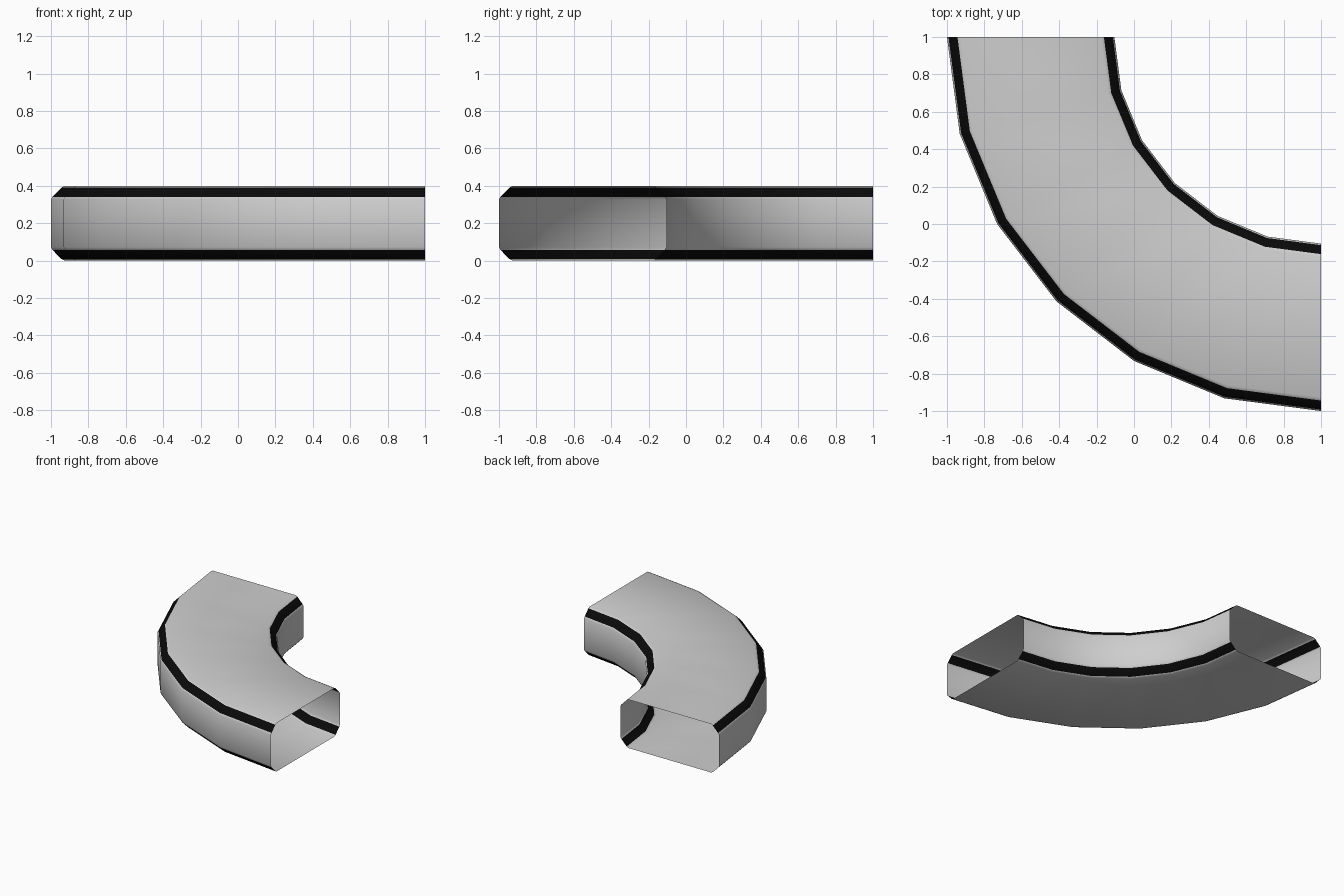
import bpy, bmesh, math

if "Cube" in bpy.data.objects:
    bpy.data.objects.remove(bpy.data.objects["Cube"])

R_OUT, R_IN, H = 2.0, 1.105, 0.398
STEPS = 6


def material(name, c):
    m = bpy.data.materials.new(name)
    m.diffuse_color = (c, c, c, 1)
    m.use_nodes = True
    m.node_tree.nodes["Principled BSDF"].inputs["Base Color"].default_value = m.diffuse_color
    return m


# Rounded-corner cross-section: (inset from side wall, inset from top/bottom)
corner = [(0.0, 0.072), (0.008, 0.057), (0.056, 0.008), (0.072, 0.0)]
profile = [(R_OUT - a, H - b) for a, b in corner]
profile += [(R_IN + a, H - b) for a, b in reversed(corner)]
profile += [(R_IN + a, b) for a, b in corner]
profile += [(R_OUT - a, b) for a, b in reversed(corner)]

# Open-ended duct swept a quarter turn around (1, 1)
bm = bmesh.new()
rings = []
for i in range(STEPS + 1):
    t = math.radians(90 * i / STEPS)
    rings.append([bm.verts.new((1 - r * math.cos(t), 1 - r * math.sin(t), z))
                  for r, z in profile])
n = len(profile)
for a, b in zip(rings, rings[1:]):
    for j in range(n):
        k = (j + 1) % n
        f = bm.faces.new((a[j], b[j], b[k], a[k]))
        f.smooth = True
        # Middle face of each rounded corner is a black stripe
        f.material_index = 1 if j % 4 == 1 else 0

# Make the faces point outwards
bm.normal_update()
top = max(bm.faces, key=lambda f: f.calc_center_median().z)
if top.normal.z < 0:
    bmesh.ops.reverse_faces(bm, faces=bm.faces[:])

me = bpy.data.meshes.new("curved_duct")
bm.to_mesh(me)
bm.free()
me.materials.append(material("light grey", 0.62))
me.materials.append(material("black", 0.003))
duct = bpy.data.objects.new("curved_duct", me)
bpy.context.collection.objects.link(duct)
